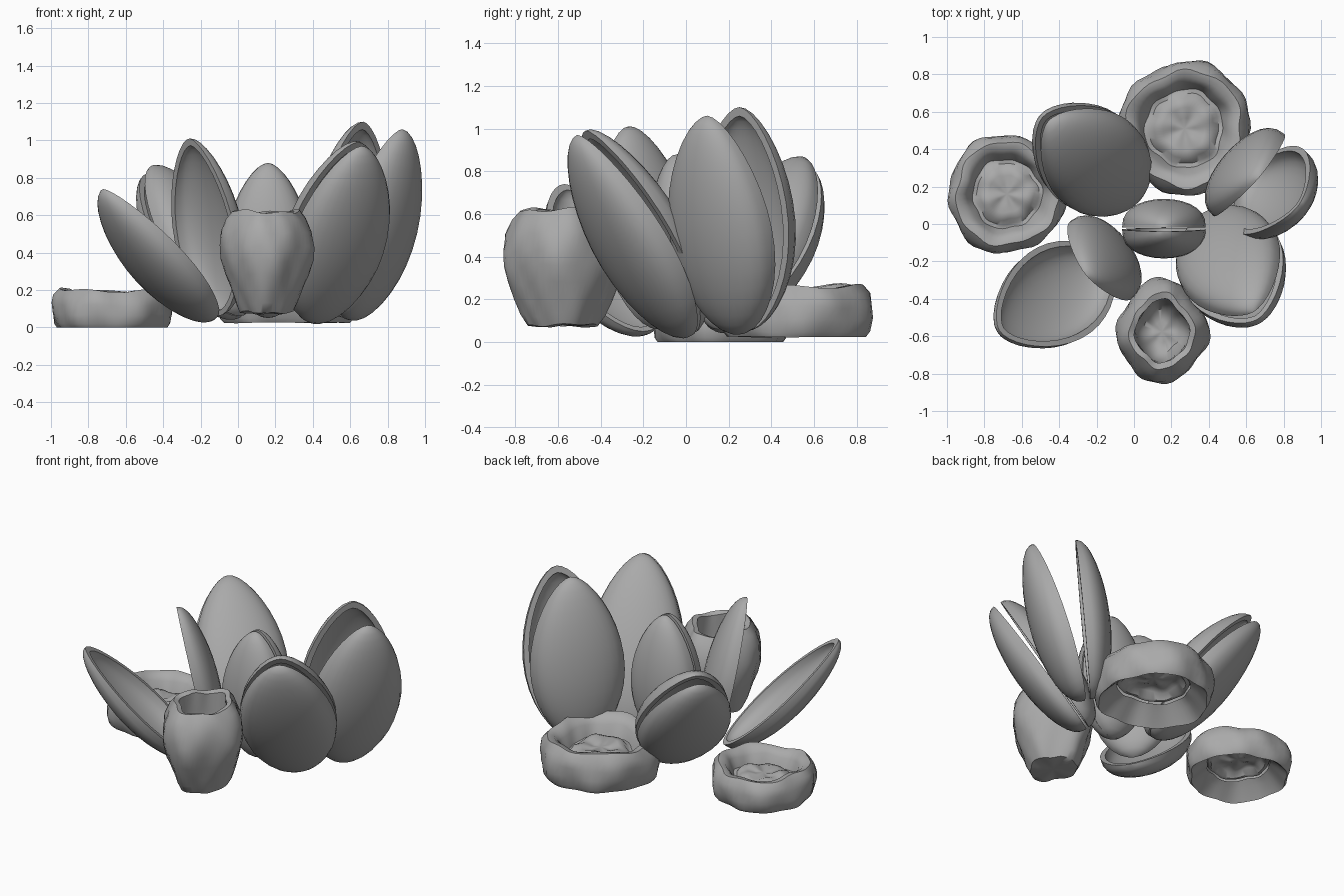
import bpy, bmesh, math
from mathutils import Vector

cube = bpy.data.objects.get("Cube")
if cube:
    bpy.data.objects.remove(cube)

grey = bpy.data.materials.new("stone_grey")
grey.use_nodes = True
grey.diffuse_color = (0.4, 0.4, 0.4, 1)
grey.node_tree.nodes["Principled BSDF"].inputs["Base Color"].default_value = (0.4, 0.4, 0.4, 1)


def loft(name, rings):
    """Skin a list of closed point rings and shade it smooth."""
    bm = bmesh.new()
    rows = [[bm.verts.new(p) for p in ring] for ring in rings]
    for a, b in zip(rows, rows[1:]):
        for i in range(len(a)):
            j = (i + 1) % len(a)
            bm.faces.new((a[i], a[j], b[j], b[i]))
    bmesh.ops.remove_doubles(bm, verts=bm.verts, dist=0.0005)
    bmesh.ops.recalc_face_normals(bm, faces=bm.faces)
    mesh = bpy.data.meshes.new(name)
    bm.to_mesh(mesh)
    bm.free()
    mesh.materials.append(grey)
    obj = bpy.data.objects.new(name, mesh)
    bpy.context.collection.objects.link(obj)
    bpy.ops.object.select_all(action='DESELECT')
    obj.select_set(True)
    bpy.context.view_layer.objects.active = obj
    bpy.ops.object.shade_smooth_by_angle(angle=math.radians(50))


def valve(name, base, tip, outward, width, depth):
    """One hollow, egg-shaped half shell with a flat rim and blunt ends."""
    base, axis = Vector(base), Vector(tip) - Vector(base)
    n = Vector(outward)
    n = (n - n.project(axis)).normalized()
    side = axis.normalized().cross(n)
    steps, arc = 18, 14
    rings = []
    for k in range(steps + 1):
        s = (1 - math.cos(math.pi * k / steps)) / 2
        swell = max(0, math.sin(math.pi * s ** 0.88))
        w, d = width / 2 * swell ** 0.58, depth * swell ** 0.48

        def skin(along, w, d, order):
            for i in order:
                t = math.pi * i / arc
                yield (base + axis * along + side * w * math.cos(t)
                       + n * d * max(0, math.sin(t)) ** 0.8)

        rings.append([*skin(s, w, d, range(arc + 1)),
                      *skin(0.03 + 0.93 * s, w * 0.88, d * 0.8, range(arc, -1, -1))])
    loft(name, rings)


def barnacle(name, centre, profile, bumps, seed, stretch=(1, 1), corners=0):
    """A lumpy revolved cup with a rumpled floor."""
    cx, cy = centre
    count = 56
    rings = []
    for k, (r, z) in enumerate(profile):
        ring = []
        for i in range(count):
            a = math.tau * i / count
            lump = (math.sin(3 * a + seed + z * 4) + 0.8 * math.sin(6 * a + 2 * seed - z * 13)
                    + 0.6 * math.sin(10 * a + seed * 3 + z * 19))
            rr = r * (1 + bumps * lump + corners * math.cos(4 * a))
            fade = min(1, z * 8) * min(1, r * 10)
            zz = z + bumps * 0.25 * fade * (math.sin(5 * a + seed + k * 0.6)
                                            + math.sin(2 * a + seed))
            ring.append((cx + rr * stretch[0] * math.cos(a),
                         cy + rr * stretch[1] * math.sin(a), zz))
        rings.append(ring)
    loft(name, rings)


# Closed central shell
for label, sign in (("front", -1), ("back", 1)):
    valve(f"centre_shell_{label}", (0.16, -0.02, 0.05), (0.16, -0.03 + sign * 0.01, 0.88),
          (0, sign, 0), 0.45, 0.155)

# Nearly closed shells leaning outward
valve("front_shell_outer", (0.41, 0.02, 0.03), (0.66, -0.51, 0.97), (0.5, -0.85, 0), 0.58, 0.165)
valve("front_shell_inner", (0.4, 0.03, 0.04), (0.64, -0.47, 0.99), (-0.5, 0.85, 0), 0.58, 0.165)
valve("back_shell_outer", (0, 0.15, 0.06), (-0.49, 0.57, 0.82), (0, 0, -1), 0.56, 0.16)
valve("back_shell_inner", (0.01, 0.15, 0.06), (-0.46, 0.55, 0.86), (0, 0, 1), 0.56, 0.165)

# Gaping shells
valve("side_shell_inner", (0.57, 0.27, 0.05), (0.67, 0.25, 1.1), (-0.76, 0.65, 0), 0.58, 0.165)
valve("side_shell_outer", (0.59, 0.25, 0.04), (0.88, 0.1, 1.06), (0.8, -0.6, 0), 0.57, 0.175)
valve("open_shell_outer", (-0.13, -0.2, 0.05), (-0.72, -0.57, 0.74), (0, 0, -1), 0.54, 0.16)
valve("open_shell_inner", (-0.11, -0.13, 0.06), (-0.26, -0.27, 1.01), (0.77, 0.62, 0), 0.53, 0.15)

# Low barnacles: underside cone, outer wall, rim, inner wall, rumpled floor
low = [(0.19, 0.09), (0.23, 0.06), (0.29, 0), (0.305, 0.02), (0.315, 0.07), (0.315, 0.12),
       (0.305, 0.165), (0.275, 0.2), (0.24, 0.195), (0.21, 0.16), (0.185, 0.1), (0.165, 0.1),
       (0.14, 0.13), (0.1, 0.14), (0.05, 0.125), (0, 0.13)]
barnacle("right_barnacle", (-0.68, 0.16), low, 0.028, 1.3)
barnacle("rear_barnacle", (0.27, 0.51), [(r * 1.13, 0.025 + z * 1.2) for r, z in low], 0.028, 4.0)

# Tall barnacle: closed base, barrel wall, narrow mouth, deep hollow
tall = [(0, 0.08), (0.1, 0.075), (0.14, 0.08), (0.165, 0.13), (0.19, 0.2), (0.22, 0.28),
        (0.24, 0.36), (0.245, 0.43), (0.235, 0.51), (0.205, 0.58), (0.175, 0.62), (0.145, 0.61),
        (0.145, 0.5), (0.14, 0.35), (0.1, 0.25), (0.05, 0.23), (0, 0.24)]
barnacle("tall_barnacle", (0.15, -0.575), tall, 0.026, 0.6, (0.97, 1.12), 0.05)
